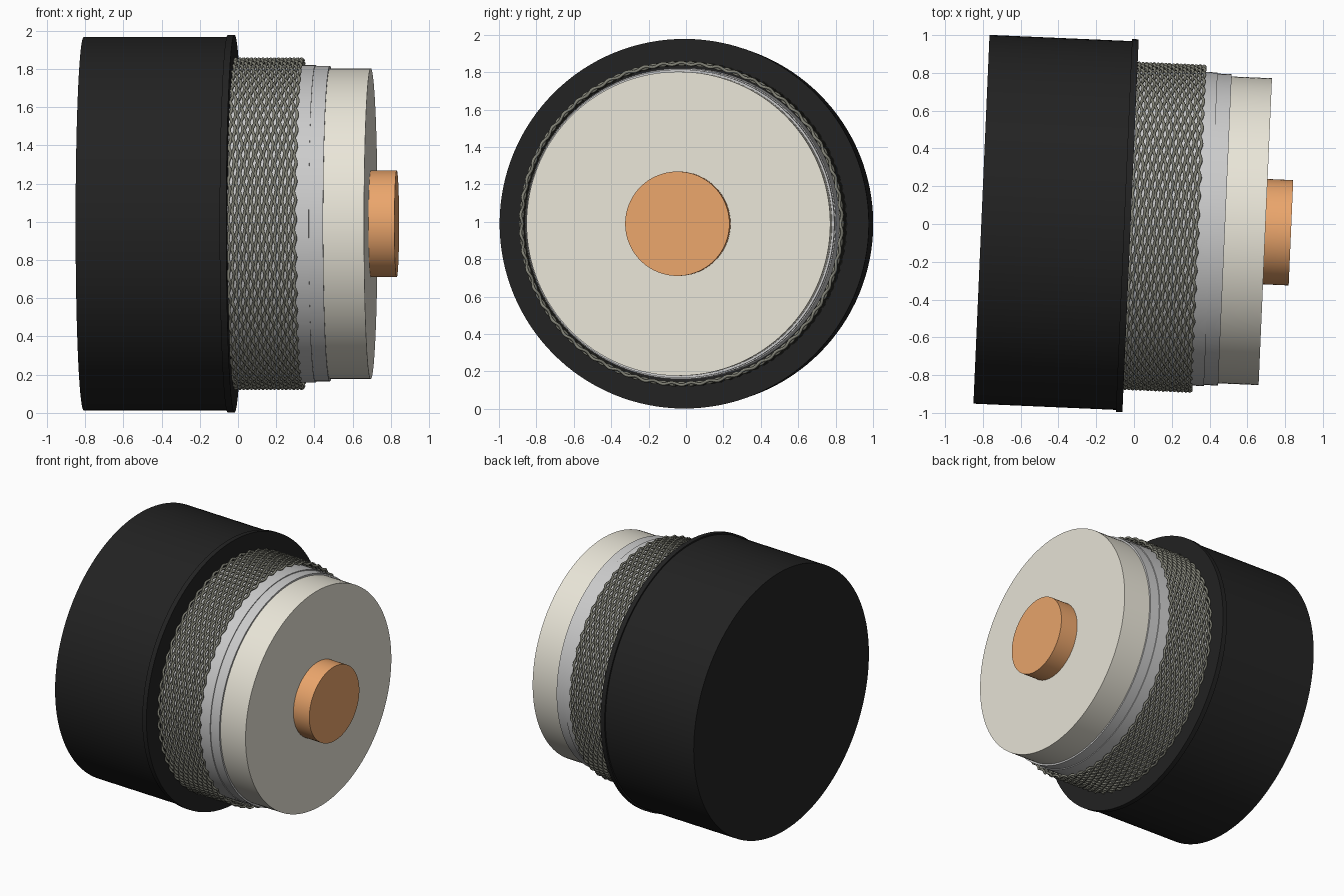
import bpy, bmesh, math
from mathutils import Matrix

if "Cube" in bpy.data.objects:
    bpy.data.objects.remove(bpy.data.objects["Cube"])

# Cable axis: local +x, swung slightly about z
PLACE = Matrix.Translation((-0.8075, 0.025, 0.99)) @ Matrix.Rotation(math.radians(-2.5), 4, 'Z')
TAU = 2 * math.pi


def material(name, col):
    m = bpy.data.materials.new(name)
    m.diffuse_color = (*col, 1)
    m.use_nodes = True
    m.node_tree.nodes["Principled BSDF"].inputs["Base Color"].default_value = m.diffuse_color
    return m


def finish(name, bm, mat, angle=35):
    bmesh.ops.recalc_face_normals(bm, faces=bm.faces)
    me = bpy.data.meshes.new(name)
    bm.to_mesh(me)
    bm.free()
    me.transform(PLACE)
    me.materials.append(mat)
    ob = bpy.data.objects.new(name, me)
    bpy.context.collection.objects.link(ob)
    bpy.ops.object.select_all(action='DESELECT')
    ob.select_set(True)
    bpy.context.view_layer.objects.active = ob
    bpy.ops.object.shade_smooth_by_angle(angle=math.radians(angle))


def lathe(name, profile, mat, n=128):
    """Solid of revolution about x from (x, radius) points, capped at both ends."""
    bm = bmesh.new()
    rings = [[bm.verts.new((x, r * math.cos(TAU * i / n), r * math.sin(TAU * i / n)))
              for i in range(n)] for x, r in profile]
    for a, b in zip(rings, rings[1:]):
        for i in range(n):
            j = (i + 1) % n
            bm.faces.new((a[i], a[j], b[j], b[i]))
    bm.faces.new(rings[0])
    bm.faces.new(rings[-1])
    finish(name, bm, mat)


rubber = material("rubber", (0.016, 0.016, 0.016))
wire = material("wire", (0.22, 0.22, 0.18))
foil = material("foil", (0.75, 0.76, 0.76))
plastic = material("plastic", (0.82, 0.79, 0.69))
copper = material("copper", (0.83, 0.38, 0.15))

# Outer jacket with its raised lip
lathe("jacket", [(0, 0.977), (0.755, 0.977), (0.755, 0.988), (0.79, 0.988), (0.79, 0.85)], rubber)
# Two overlapping foil wraps
lathe("foil_outer_wrap", [(0.77, 0.831), (1.215, 0.831)], foil)
lathe("foil_inner_wrap", [(1.2, 0.825), (1.29, 0.825)], foil)
# Insulating core and centre conductor
lathe("insulator", [(1.2, 0.813), (1.504, 0.813)], plastic)
lathe("conductor", [(1.48, 0.279), (1.64, 0.279)], copper)

# Braided shield: wavy wire rings, neighbours in opposite phase
bm = bmesh.new()
COUNT, SEG, SIDES, WAVES = 18, 432, 5, 54
for k in range(COUNT):
    x0 = 0.798 + 0.0202 * k
    loops = []
    for i in range(SEG):
        a = TAU * i / SEG
        w = WAVES * a + math.pi * k
        r0 = 0.856 + 0.006 * math.cos(w)
        xc = x0 + 0.006 * math.sin(w)
        loop = []
        for s in range(SIDES):
            b = TAU * s / SIDES
            r = r0 + 0.009 * math.cos(b)
            loop.append(bm.verts.new((xc + 0.009 * math.sin(b), r * math.cos(a), r * math.sin(a))))
        loops.append(loop)
    for i in range(SEG):
        p, q = loops[i], loops[(i + 1) % SEG]
        for s in range(SIDES):
            t = (s + 1) % SIDES
            bm.faces.new((p[s], p[t], q[t], q[s]))
finish("braided_shield", bm, wire, 80)
